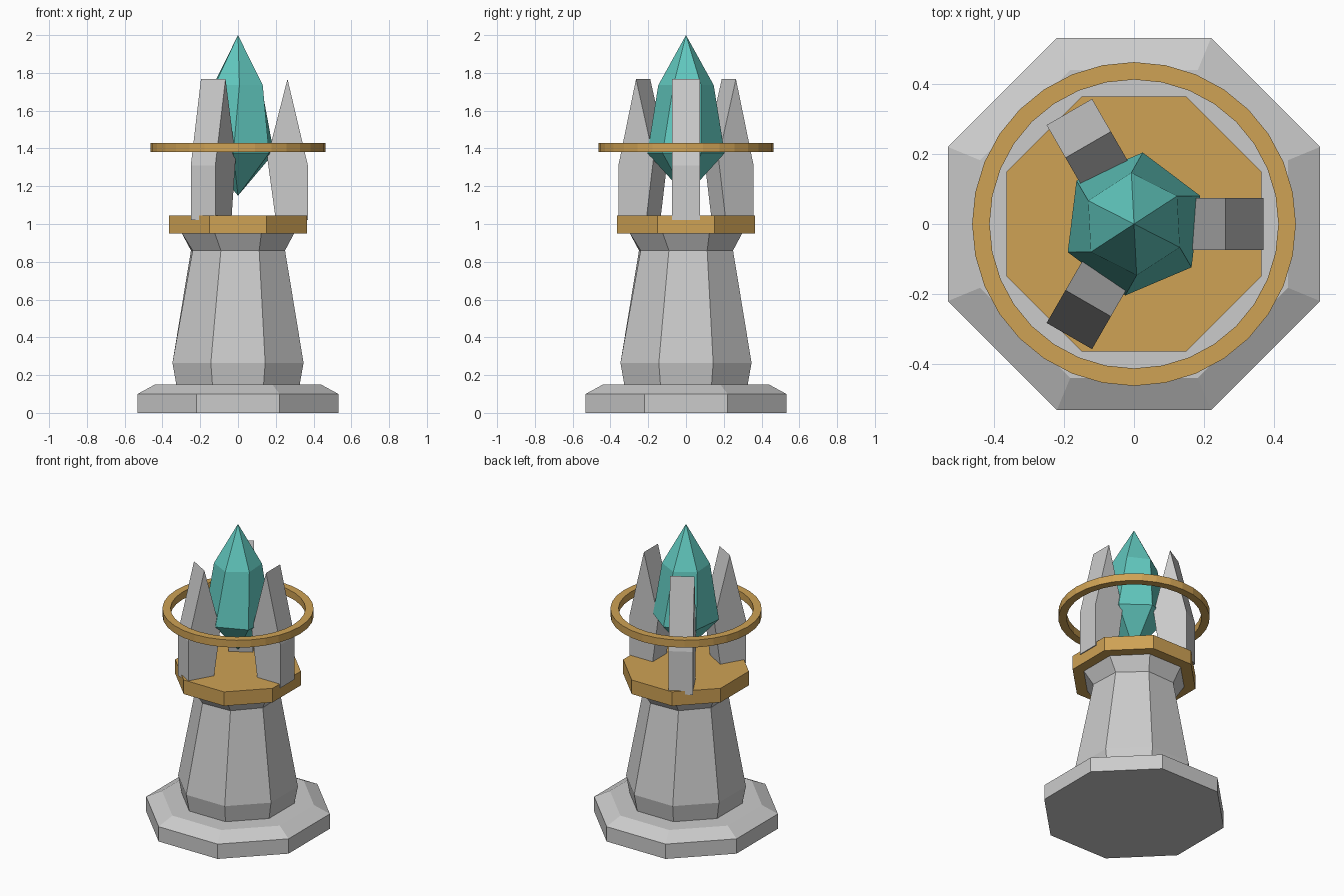
import bpy, bmesh
from math import sin, cos, pi, radians

if "Cube" in bpy.data.objects:
    bpy.data.objects.remove(bpy.data.objects["Cube"])


def material(name, color):
    m = bpy.data.materials.new(name)
    m.diffuse_color = (*color, 1)
    m.use_nodes = True
    m.node_tree.nodes["Principled BSDF"].inputs["Base Color"].default_value = m.diffuse_color
    return m


gold = material("gold", (0.62, 0.36, 0.09))
teal = material("teal_crystal", (0.12, 0.58, 0.52))
C8 = cos(pi / 8)


def finish(name, bm, mat=None):
    bmesh.ops.recalc_face_normals(bm, faces=bm.faces[:])
    me = bpy.data.meshes.new(name)
    bm.to_mesh(me)
    bm.free()
    ob = bpy.data.objects.new(name, me)
    bpy.context.collection.objects.link(ob)
    if mat:
        me.materials.append(mat)
    return ob


def loft(name, n, rings, mat=None, closed=False):
    """Stack n-sided rings of (radius, z, angle in degrees); radius 0 makes a tip."""
    bm = bmesh.new()
    loops = []
    for r, z, a in rings:
        if r == 0:
            loops.append([bm.verts.new((0, 0, z))] * n)
        else:
            loops.append([bm.verts.new((r * cos(radians(a) + 2 * pi * i / n),
                                        r * sin(radians(a) + 2 * pi * i / n), z))
                          for i in range(n)])
    pairs = list(zip(loops, loops[1:]))
    if closed:
        pairs.append((loops[-1], loops[0]))
    for lo, hi in pairs:
        for i in range(n):
            j = (i + 1) % n
            bm.faces.new(list(dict.fromkeys((lo[i], lo[j], hi[j], hi[i]))))
    if not closed:
        for lp in (loops[0], loops[-1]):
            if len(set(lp)) == n:
                bm.faces.new(lp)
    return finish(name, bm, mat)


# Octagonal stone foot and column
loft("foot", 8, [(0.532 / C8, 0, 22.5), (0.532 / C8, 0.10, 22.5), (0.44 / C8, 0.15, 22.5)])
loft("column", 8, [(0.325 / C8, 0.14, 22.5), (0.347 / C8, 0.265, 22.5),
                   (0.265, 0.86, 25), (0.30 / C8, 0.955, 22.5)])

# Gold plate and floating halo ring
loft("plate", 8, [(0.364 / C8, 0.95, 22.5), (0.364 / C8, 1.045, 22.5)], gold)
loft("halo_ring", 32, [(0.463, 1.38, 0), (0.463, 1.43, 0),
                       (0.413, 1.43, 0), (0.413, 1.38, 0)], gold, closed=True)

# Three pointed stone prongs
profile = [(0.20, 1.02), (0.37, 1.02), (0.37, 1.31), (0.262, 1.768), (0.155, 1.35)]
for k in range(3):
    bm = bmesh.new()
    sides = [[bm.verts.new((x, y, z)) for x, z in profile] for y in (-0.075, 0.075)]
    for s in sides:
        bm.faces.new(s)
    for i in range(5):
        j = (i + 1) % 5
        bm.faces.new((sides[0][i], sides[0][j], sides[1][j], sides[1][i]))
    finish(f"prong_{k + 1}", bm).rotation_euler.z = k * 2 * pi / 3

# Six-sided twisted crystal
loft("crystal", 6, [(0, 1.15, 0), (0.206, 1.375, 23), (0.147, 1.735, 33), (0, 2.0, 0)], teal)
